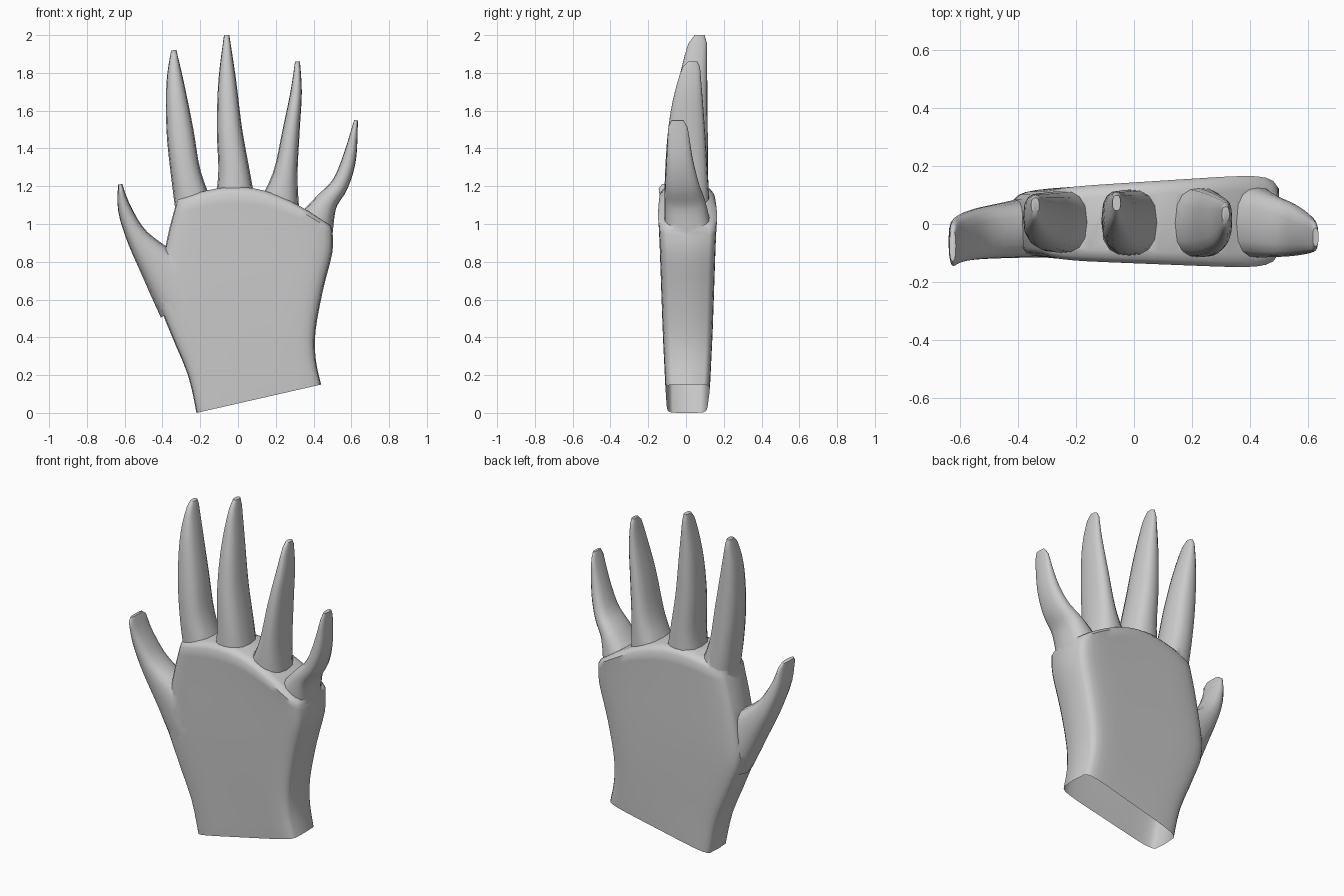
import bpy, bmesh, math

if "Cube" in bpy.data.objects:
    bpy.data.objects.remove(bpy.data.objects["Cube"])

skin = bpy.data.materials.new("light_grey")
skin.diffuse_color = (0.6, 0.6, 0.6, 1)
skin.use_nodes = True
skin.node_tree.nodes["Principled BSDF"].inputs["Base Color"].default_value = skin.diffuse_color


def refine(rows, steps):
    """Smooth curve through the given rows."""
    out = []
    for i in range(len(rows) - 1):
        a, d = rows[max(i - 1, 0)], rows[min(i + 2, len(rows) - 1)]
        for k in range(steps):
            t = k / steps
            out.append([0.5 * (2 * q + (r - p) * t + (2 * p - 5 * q + 4 * r - s) * t * t
                               + (3 * q - p - 3 * r + s) * t ** 3)
                        for p, q, r, s in zip(a, rows[i], rows[i + 1], d)])
    return out + [list(rows[-1])]


def loft(name, rows, segs, power):
    """Row: left x,z, right x,z, front y left/right, back y left/right, upward bow."""
    bm = bmesh.new()
    rings = []
    n = 2 * segs
    for lx, lz, rx, rz, fl, fr, bl, br, bow in rows:
        ring = []
        for k in range(n):
            c = -math.cos(math.pi * k / segs)
            u = (c + 1) / 2
            side = max(0, 1 - abs(c) ** power) ** (1 / power)
            f, b = fl + (fr - fl) * u, bl + (br - bl) * u
            y = (f + b) / 2 + (b - f) / 2 * side * (-1 if k < segs else 1)
            z = lz + (rz - lz) * u + bow * math.sin(math.pi * u)
            ring.append(bm.verts.new((lx + (rx - lx) * u, y, z)))
        rings.append(ring)
    for p, q in zip(rings, rings[1:]):
        for k in range(n):
            bm.faces.new((p[k], p[(k + 1) % n], q[(k + 1) % n], q[k]))
    # strip caps joining front to back
    for r in (rings[0], rings[-1]):
        for k in range(segs):
            quad = [r[k], r[k + 1], r[(n - k - 1) % n], r[(n - k) % n]]
            bm.faces.new(list(dict.fromkeys(quad)))
    bmesh.ops.recalc_face_normals(bm, faces=bm.faces)
    me = bpy.data.meshes.new(name)
    bm.to_mesh(me)
    bm.free()
    me.materials.append(skin)
    ob = bpy.data.objects.new(name, me)
    bpy.context.collection.objects.link(ob)
    return ob


def digit(name, path, base, tip):
    """Path of x, z, half width; depth eases from the base to the tip."""
    pts = refine(path, 4)
    last = len(pts) - 1
    rows = []
    for i, (x, z, w) in enumerate(pts):
        p, q = pts[max(i - 1, 0)], pts[min(i + 1, last)]
        dx, dz = q[0] - p[0], q[1] - p[1]
        size = math.hypot(dx, dz)
        nx, nz = dz / size * w, -dx / size * w
        s = i / last
        f = base[0] + (tip[0] - base[0]) * s ** 2.5
        b = base[1] + (tip[1] - base[1]) * s
        if i == last:  # rounded end
            f, b = f + (b - f) * .15, b - (b - f) * .15
        rows.append((x - nx, z - nz, x + nx, z + nz, f, f, b, b, 0))
    return loft(name, rows, 8, 2.6)


# palm: side outlines, thickening and doming towards the knuckles
sides = refine([(-.22, 0, .44, .15), (-.265, .2, .412, .28), (-.36, .43, .41, .43),
                (-.42, .62, .45, .65), (-.38, .9, .50, .85), (-.33, 1.1, .50, .965)], 3)
rows = []
for i, (lx, lz, rx, rz) in enumerate(sides):
    t = i / (len(sides) - 1)
    rows.append((lx, lz, rx, rz, -.10 - .022 * t, -.11 - .045 * t,
                 .11 + .012 * t, .13 + .045 * t, .125 * t * t))
# knuckle ridge stepping in to the thinner web
lx, lz, rx, rz, *depth, bow = rows[-1]
for inset, lift, thin in ((.003, .022, .88), (.008, .032, .7)):
    rows.append((lx + inset, lz + lift, rx - 2 * inset, rz + lift,
                 *[d * thin for d in depth], bow))
palm = loft("hand", rows, 20, 7)

parts = [
    digit("index_finger", [(-.225, 1.06, .105), (-.275, 1.26, .08), (-.308, 1.5, .071),
                           (-.333, 1.75, .046), (-.34, 1.92, .014)], (-.10, .115), (.03, .10)),
    digit("middle_finger", [(-.015, 1.06, .118), (-.02, 1.26, .085), (-.045, 1.5, .067),
                            (-.057, 1.76, .047), (-.06, 2.0, .014)], (-.11, .12), (.035, .11)),
    digit("ring_finger", [(.21, 1.06, .12), (.25, 1.26, .066), (.282, 1.5, .045),
                          (.308, 1.7, .03), (.315, 1.86, .013)], (-.115, .13), (0, .07)),
    digit("little_finger", [(.40, .98, .11), (.465, 1.11, .062), (.54, 1.21, .046),
                            (.59, 1.35, .036), (.625, 1.55, .01)], (-.115, .14), (-.09, 0)),
    digit("thumb", [(-.28, .60, .16), (-.393, .75, .118), (-.53, .925, .06),
                    (-.6, 1.08, .036), (-.624, 1.21, .011)], (-.115, .11), (-.15, 0))]

# fuse all digits into one skin
bpy.context.view_layer.objects.active = palm
for part in parts:
    mod = palm.modifiers.new("fuse", 'BOOLEAN')
    mod.operation, mod.solver, mod.object = 'UNION', 'EXACT', part
    bpy.ops.object.modifier_apply(modifier=mod.name)
    bpy.data.objects.remove(part)

# open the wrist
bm = bmesh.new()
bm.from_mesh(palm.data)
wrist = [f for f in bm.faces
         if all(abs(v.co.z - .15 / .66 * (v.co.x + .22)) < 1e-3 for v in f.verts)]
bmesh.ops.delete(bm, geom=wrist, context='FACES')
bm.to_mesh(palm.data)
bm.free()
palm.select_set(True)
bpy.ops.object.shade_smooth_by_angle(angle=math.radians(50))
